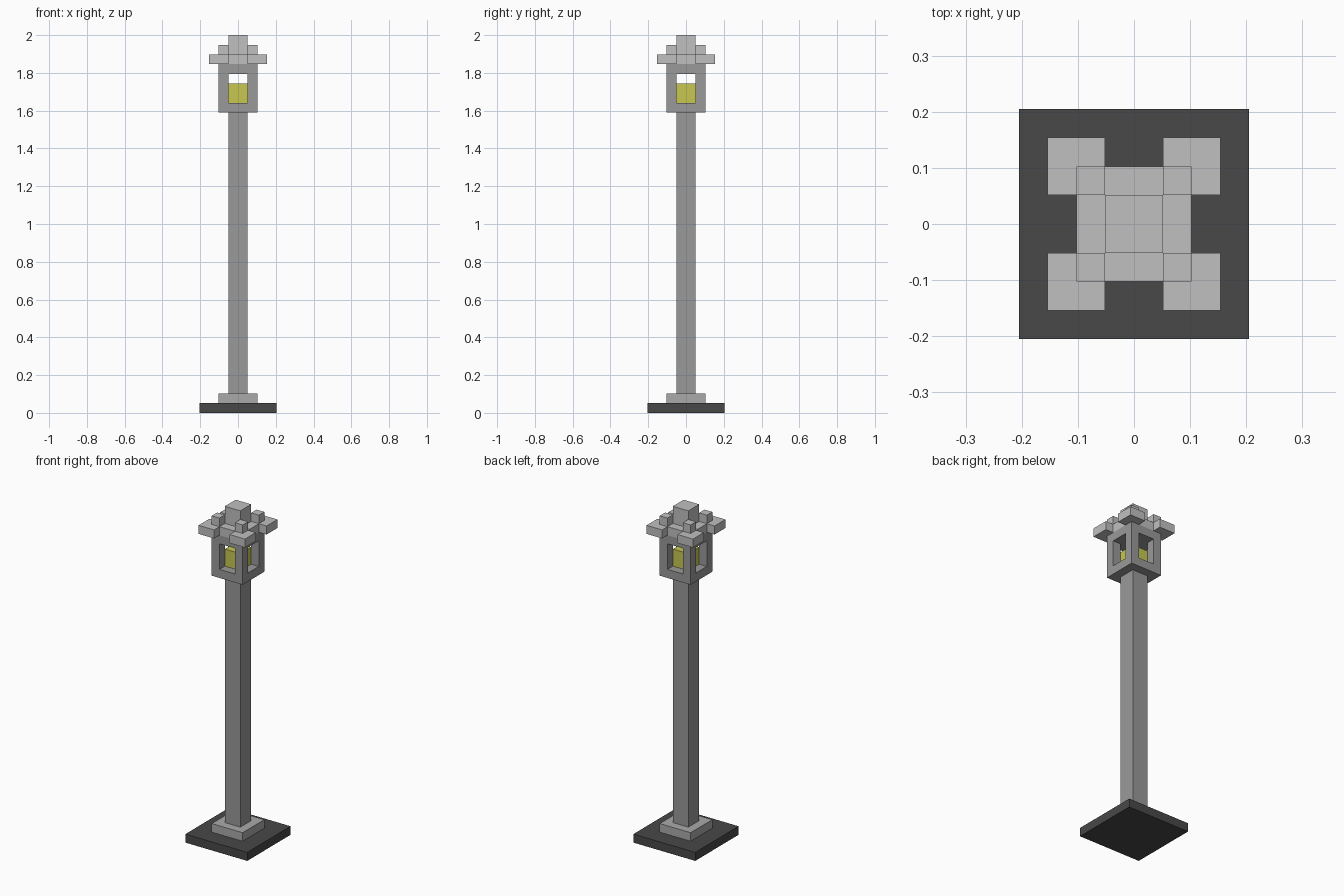
import bpy, bmesh

cube = bpy.data.objects.get("Cube")
if cube:
    bpy.data.objects.remove(cube, do_unlink=True)

U = 2 / 39  # one block unit


def material(name, rgb):
    m = bpy.data.materials.new(name)
    m.use_nodes = True
    m.diffuse_color = (*rgb, 1)
    m.node_tree.nodes["Principled BSDF"].inputs["Base Color"].default_value = (*rgb, 1)
    return m


DARK = material("dark stone", (0.065, 0.065, 0.065))
GREY = material("grey stone", (0.32, 0.32, 0.32))
MID = material("mid grey stone", (0.40, 0.40, 0.40))
LIGHT = material("light stone", (0.53, 0.53, 0.53))
YELLOW = material("yellow glow", (0.57, 0.57, 0.085))


def blocks(name, mat, boxes):
    """One object from boxes given as (x0, x1, y0, y1, z0, z1) in units."""
    bm = bmesh.new()
    for x0, x1, y0, y1, z0, z1 in boxes:
        verts = bmesh.ops.create_cube(bm, size=1)["verts"]
        for v in verts:
            v.co.x = U * (x1 if v.co.x > 0 else x0)
            v.co.y = U * (y1 if v.co.y > 0 else y0)
            v.co.z = U * (z1 if v.co.z > 0 else z0)
    me = bpy.data.meshes.new(name)
    bm.to_mesh(me)
    bm.free()
    me.materials.append(mat)
    ob = bpy.data.objects.new(name, me)
    bpy.context.collection.objects.link(ob)
    return ob


def square(half, z0, z1):
    return (-half, half, -half, half, z0, z1)


def corners(a, b, z0, z1):
    """Four boxes spanning a..b outward from the axis in both x and y."""
    span = {1: (a, b), -1: (-b, -a)}
    return [(*span[sx], *span[sy], z0, z1) for sx in (-1, 1) for sy in (-1, 1)]


# Foot and pole
blocks("base_slab", DARK, [square(4, 0, 1)])
blocks("plinth", MID, [square(2, 1, 2)])
blocks("pole", GREY, [square(1, 2, 31)])

# Open lantern cage with a glowing block inside
blocks("lantern_floor", GREY, [square(2, 31, 32)])
blocks("lantern_posts", GREY, corners(1, 2, 32, 35))
blocks("lantern_ceiling", GREY, [square(2, 35, 36)])
blocks("lamp", YELLOW, [square(1, 32, 34)])

# Stepped roof with projecting corner plates
blocks("roof_plate", LIGHT, [(-2, 2, -1, 1, 36, 37), (-1, 1, -2, -1, 36, 37), (-1, 1, 1, 2, 36, 37)])
blocks("roof_corner_plates", LIGHT, corners(1, 3, 36, 37))
blocks("roof_corner_studs", LIGHT, corners(1, 2, 37, 38))
blocks("roof_cap", LIGHT, [square(1, 37, 39)])
